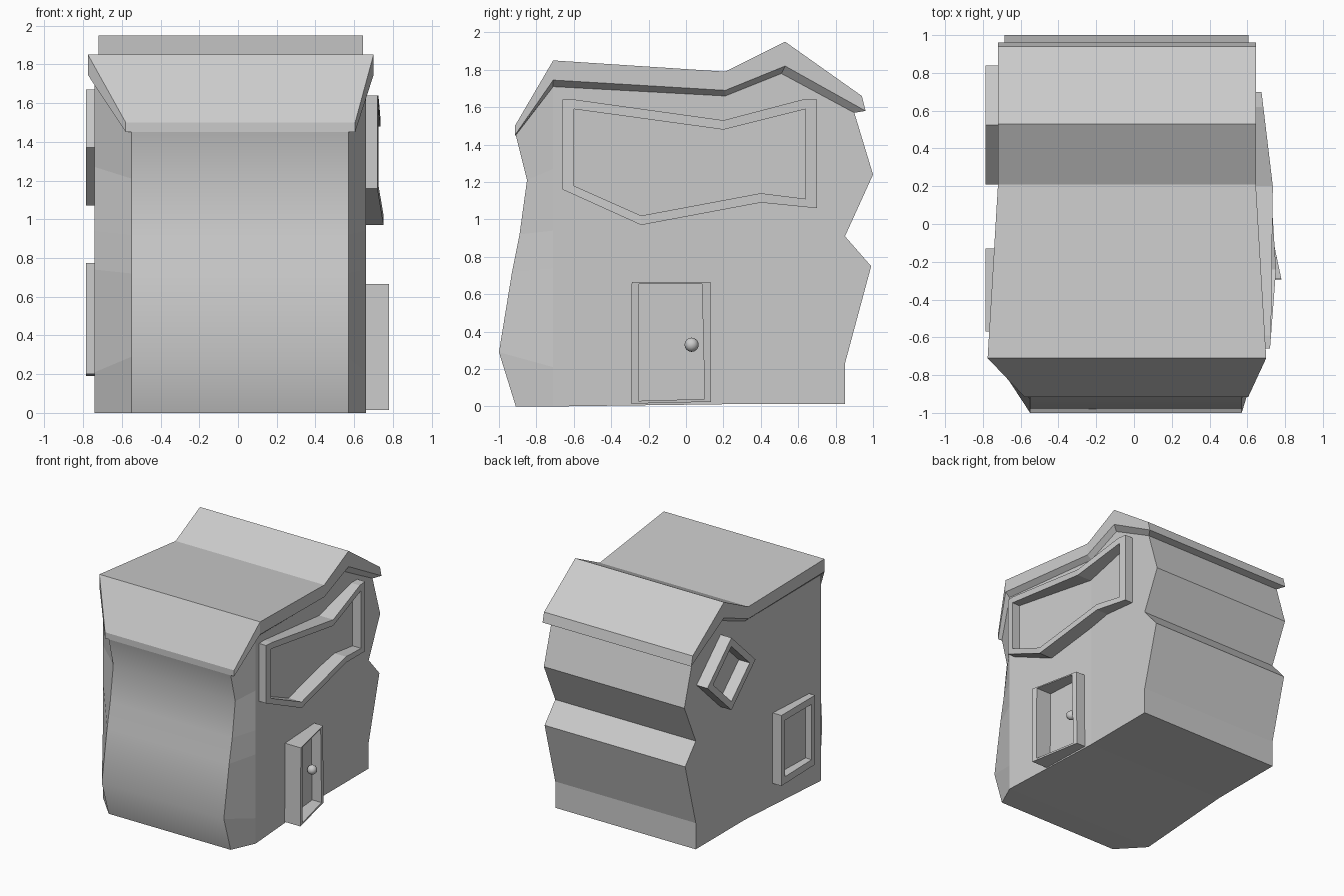
import bpy, bmesh
from mathutils import Vector

if "Cube" in bpy.data.objects:
    bpy.data.objects.remove(bpy.data.objects["Cube"])

SIDES = (-1, 1)


def make(name, faces, smooth=0):
    """Mesh from coordinate polygons; the first `smooth` faces are smooth shaded."""
    bm = bmesh.new()
    for i, pts in enumerate(faces):
        f = bm.faces.new([bm.verts.new(p) for p in pts])
        f.smooth = i < smooth
    bmesh.ops.remove_doubles(bm, verts=bm.verts, dist=0.0005)
    bmesh.ops.recalc_face_normals(bm, faces=bm.faces)
    me = bpy.data.meshes.new(name)
    bm.to_mesh(me)
    bm.free()
    ob = bpy.data.objects.new(name, me)
    bpy.context.collection.objects.link(ob)
    return ob


def lerp(table, y):
    """Piecewise linear lookup."""
    if y <= table[0][0]:
        return table[0][1]
    for (a, p), (b, q) in zip(table, table[1:]):
        if y <= b:
            return p + (q - p) * (y - a) / (b - a)
    return table[-1][1]


# Plan of the walls: x of each side along y
WALL = {-1: [(-.71, -.74), (.21, -.685)], 1: [(-.71, .66), (.21, .605)]}
FRONT_X = {-1: -.55, 1: .57}


def wall(s, y, z):
    return (lerp(WALL[s], y), y, z)


def front(s, y, z):
    return (FRONT_X[s], y, z)


# Walls: curved front, chamfered corners, kinked sides and zigzag back
FRONT = [(-.91, 0), (-1, .29), (-.93, .72), (-.89, .92), (-.85, 1.21), (-.91, 1.45)]
CORNER_Z = [0, .21, .74, .94, 1.27, 1.71]
BACK = [(.85, .012), (.85, .23), (.99, .75), (.85, .91), (1.0, 1.24), (.90, 1.57)]
TOP = [(-.71, 1.71), (.21, 1.66), (.51, 1.78), (.90, 1.57)]
LOW = (.21, .012)

faces = []
for a, b in zip(FRONT, FRONT[1:]):
    faces.append([front(-1, *a), front(1, *a), front(1, *b), front(-1, *b)])
n_smooth = len(faces)
for s in SIDES:
    corner = [wall(s, -.71, z) for z in CORNER_Z]
    edge = [front(s, *p) for p in FRONT]
    for i in range(len(edge) - 1):
        faces.append([edge[i], corner[i], corner[i + 1], edge[i + 1]])
    faces.append(corner[::-1] + [wall(s, *LOW), wall(s, *TOP[1])])
    faces.append([wall(s, *p) for p in [LOW] + BACK + [TOP[2], TOP[1]]])
for a, b in zip(BACK, BACK[1:]):
    faces.append([wall(-1, *a), wall(1, *a), wall(1, *b), wall(-1, *b)])
base = [[front(s, *FRONT[0]), wall(s, -.71, 0), wall(s, *LOW), wall(s, *BACK[0])] for s in SIDES]
for i in range(3):
    faces.append([base[0][i], base[1][i], base[1][i + 1], base[0][i + 1]])
make("house_walls", faces, n_smooth)

# Roof: folded slab with overhanging eaves
ROOF_X = [(-.58, .605), (-.775, .70), (-.72, .645), (-.72, .645), (-.72, .645)]
UPPER = [(-.915, 1.50), (-.71, 1.85), (.21, 1.79), (.53, 1.95), (.94, 1.66)]
LOWER = [(-.915, 1.45), (-.71, 1.745), (.21, 1.69), (.53, 1.82), (.96, 1.58)]
up, lo, inn = [], [], []
for k, s in enumerate(SIDES):
    up.append([(x[k], *p) for x, p in zip(ROOF_X, UPPER)])
    lo.append([(x[k], *p) for x, p in zip(ROOF_X, LOWER)])
    inn.append([front(s, *FRONT[-1])] + [wall(s, *p) for p in TOP])
faces = []
for i in range(4):
    faces.append([up[0][i], up[1][i], up[1][i + 1], up[0][i + 1]])
    for k in range(2):
        faces.append([up[k][i], up[k][i + 1], lo[k][i + 1], lo[k][i]])
        faces.append([lo[k][i], lo[k][i + 1], inn[k][i + 1], inn[k][i]])
for i in (0, -1):
    faces.append([up[0][i], up[1][i], lo[1][i], lo[0][i]])
    faces.append([lo[0][i], lo[1][i], inn[1][i], inn[0][i]])
make("roof", faces)


def frame(name, s, outer, inner, face_x):
    """Raised border on a side wall: outer rim, face and inner rim."""
    def at(p):
        return (lerp(face_x, p[0]), *p)

    def root(p):
        x, y, z = wall(s, *p)
        return (x - s * .01, y, z)
    faces = []
    for i in range(len(outer)):
        j = (i + 1) % len(outer)
        a, b, c, d = outer[i], outer[j], inner[j], inner[i]
        faces.append([root(a), root(b), at(b), at(a)])
        if c == d:
            faces.append([at(a), at(b), at(c)])
        else:
            faces.append([at(a), at(b), at(c), at(d)])
            faces.append([at(d), at(c), root(c), root(d)])
    return make(name, faces)


def inset(pts, k):
    """Shrink a polygon towards its centre."""
    c = sum((Vector(p) for p in pts), Vector((0, 0))) / len(pts)
    return [tuple(c + (Vector(p) - c) * k) for p in pts]


# Large bent window on the right
frame("large_window_frame", 1,
      [(-.66, 1.64), (-.59, 1.64), (.2, 1.53), (.62, 1.64), (.70, 1.64),
       (.70, 1.06), (.4, 1.09), (-.24, .97), (-.66, 1.16)],
      [(-.6, 1.59), (-.6, 1.59), (.2, 1.48), (.64, 1.59), (.64, 1.59),
       (.64, 1.11), (.4, 1.14), (-.24, 1.02), (-.6, 1.18)],
      [(-.66, .72), (-.24, .752), (.2, .735), (.7, .675)])

# Door surround, set askew to the wall, and its knob
frame("door_frame", 1,
      [(-.29, .665), (.13, .665), (.135, .025), (-.295, .015)],
      [(-.25, .655), (.085, .655), (.1, .04), (-.255, .03)],
      [(-.29, .78), (.13, .69)])
bpy.ops.mesh.primitive_uv_sphere_add(segments=12, ring_count=8, radius=.038, location=(.66, .03, .33))
bpy.context.object.name = "door_knob"
bpy.ops.object.shade_smooth()

# Diamond and square windows on the left
diamond = [(.525, 1.67), (.21, 1.37), (.525, 1.07), (.84, 1.37)]
square = [(-.57, .775), (-.13, .775), (-.13, .19), (-.57, .20)]
for name, pts, k in (("diamond_window_frame", diamond, .76), ("square_window_frame", square, .8)):
    frame(name, -1, pts, inset(pts, k), [(-1, -.785), (1, -.785)])
